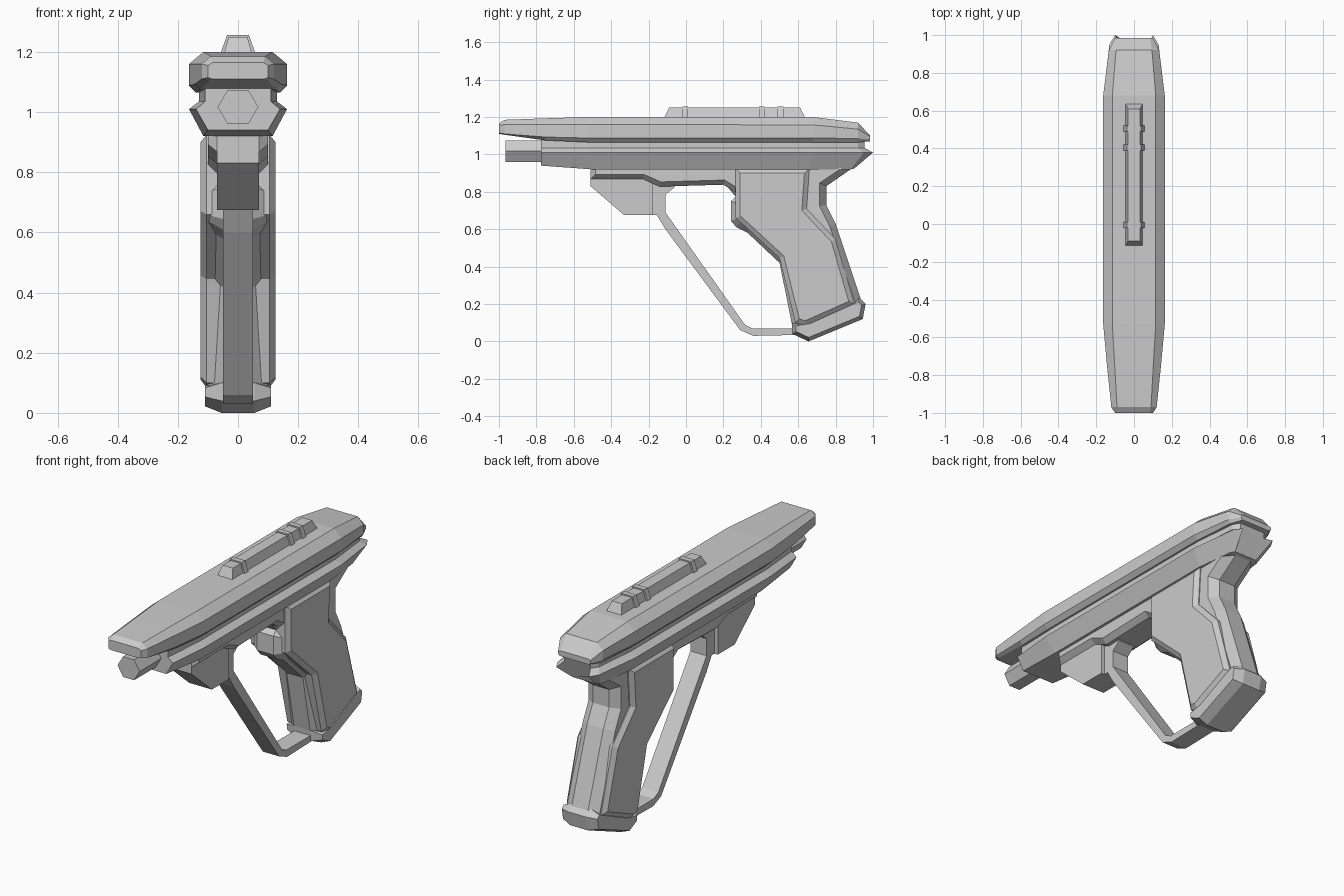
import bpy, bmesh, math
from mathutils import Vector

if "Cube" in bpy.data.objects:
    bpy.data.objects.remove(bpy.data.objects["Cube"])


def make(name, rings):
    """Skin a list of closed rings and cap both ends."""
    bm = bmesh.new()
    vs = [[bm.verts.new(p) for p in r] for r in rings]
    n = len(rings[0])
    for a, b in zip(vs, vs[1:]):
        for i in range(n):
            j = (i + 1) % n
            bm.faces.new((a[i], a[j], b[j], b[i]))
    bm.faces.new(vs[0])
    bm.faces.new(vs[-1])
    bmesh.ops.recalc_face_normals(bm, faces=bm.faces)
    me = bpy.data.meshes.new(name)
    bm.to_mesh(me)
    bm.free()
    ob = bpy.data.objects.new(name, me)
    bpy.context.collection.objects.link(ob)
    return ob


def inset(pts, d):
    """Mitred inward offset of a (y, z) outline."""
    p = [Vector(q) for q in pts]
    n = len(p)
    area = sum(p[i].x * p[(i + 1) % n].y - p[(i + 1) % n].x * p[i].y for i in range(n))
    s = 1 if area > 0 else -1
    out = []
    for i in range(n):
        e1 = (p[i] - p[i - 1]).normalized()
        e2 = (p[(i + 1) % n] - p[i]).normalized()
        n1, n2 = Vector((-e1.y, e1.x)) * s, Vector((-e2.y, e2.x)) * s
        out.append(p[i] + (n1 + n2) * d / (1 + n1.dot(n2)))
    return out


def slab(name, pts, w_edge, w_face=None, d=0.0):
    """Side outline extruded across x, with optional chamfered rims."""
    stations = [(-w_edge, 0), (w_edge, 0)]
    if w_face:
        stations = [(-w_face, d)] + stations + [(w_face, d)]
    return make(name, [[(x, q[0], q[1]) for q in inset(pts, i)] for x, i in stations])


def hull(name, stations):
    """Loft half sections of (x, y, z), mirrored in x."""
    return make(name, [s + [(-x, y, z) for x, y, z in reversed(s)] for s in stations])


def frustum(name, y0, y1, w0, w1, z0, z1, slope):
    rect = lambda w, a, b, z: [(-w, a, z), (w, a, z), (w, b, z), (-w, b, z)]
    make(name, [rect(w0, y0, y1, z0), rect(w1, y0 + slope, y1 - slope, z1)])


# Upper slide: y, top x/z, side x/z-high/z-low, bottom x/z
slide = [
    (-1.0, .085, 1.165, .10, 1.155, 1.115, .085, 1.11),
    (-.97, .09, 1.185, .12, 1.16, 1.11, .10, 1.105),
    (-.75, .102, 1.193, .143, 1.16, 1.093, .125, 1.075),
    (-.53, .115, 1.20, .163, 1.16, 1.088, .14, 1.065),
    (.68, .115, 1.20, .163, 1.158, 1.088, .14, 1.065),
    (.92, .095, 1.17, .133, 1.135, 1.085, .12, 1.065),
    (.985, .085, 1.10, .10, 1.095, 1.08, .09, 1.07)]
hull("upper_slide", [[(xt, y, zt), (xw, y, zh), (xw, y, zl), (xb, y, zb)]
                     for y, xt, zt, xw, zh, zl, xb, zb in slide])

# Lower body with recessed neck: y at neck, ridge and base, then widths and base height
body = [
    (-.775, -.775, -.775, .11, .14, .10, .94),
    (-.52, -.52, -.50, .13, .163, .115, .92),
    (.67, .68, .66, .13, .163, .115, .92),
    (.92, .95, .88, .105, .13, .09, .92),
    (.955, 1.0, .90, .08, .10, .07, .925)]
hull("lower_body", [[(xn, yn, 1.08), (xn, yn, 1.035), (xr, yr, 1.01), (xb, yb, zb)]
                    for yn, yr, yb, xn, xr, xb, zb in body])

# Hexagonal barrel
hexa = [(.068 * math.cos(k * math.pi / 3), 1.017 + .066 * math.sin(k * math.pi / 3)) for k in range(6)]
make("barrel", [[(x, y, z) for x, z in hexa] for y in (-.965, -.7)])

# Top rail and its ribs
frustum("top_rail", -.12, .64, .048, .031, 1.19, 1.25, .03)
for y in (-.005, .405, .505):
    frustum("rail_rib", y - .016, y + .016, .06, .036, 1.19, 1.257, .001)

# Under-beam, front block and guard strap
slab("under_beam", [(-.51, .96), (-.51, .868), (-.23, .868), (-.14, .828), (.2, .838),
                    (.26, .80), (.32, .80), (.32, .96)], .07, .10, .025)
slab("front_block", [(-.51, .90), (-.51, .83), (-.33, .675), (-.18, .675), (-.18, .90)], .07)
slab("guard_strap", [(-.2, .86), (-.18, .675), (-.155, .675), (-.11, .60), (.29, .06), (.36, .03),
                     (.60, .035), (.60, .07), (.355, .07), (.315, .09), (-.11, .69),
                     (-.11, .785), (-.06, .825), (-.06, .86)], .05)

# Grip core, raised side panels and butt cap
slab("grip_core", [(.21, .97), (.21, .84), (.265, .775), (.24, .75), (.24, .645), (.27, .61), (.33, .58),
                   (.50, .42), (.575, .05), (.655, .02), (.92, .13), (.94, .21), (.80, .63),
                   (.75, .73), (.75, .83), (.88, .92), (.88, .97)], .05, .10, .035)
slab("grip_panel", [(.265, .925), (.265, .66), (.31, .62), (.50, .445), (.585, .10), (.64, .085),
                    (.90, .20), (.80, .545), (.645, .71), (.66, .925)], .105, .125, .025)
slab("butt_cap", [(.565, .10), (.57, .04), (.655, .0), (.945, .12), (.96, .20), (.925, .235),
                  (.66, .115)], .055, .11, .02)
